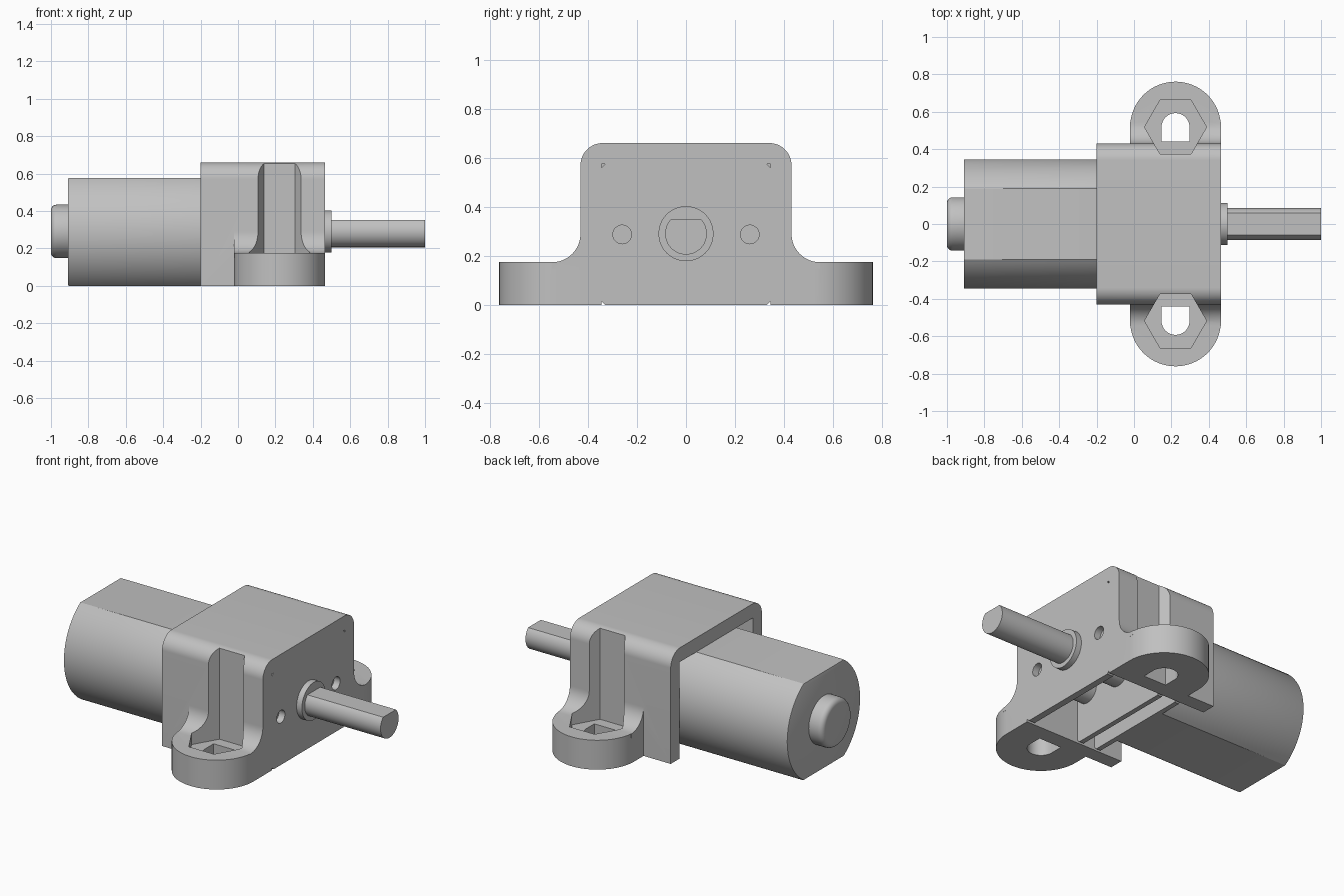
import bpy, bmesh
from math import cos, sin, radians, acos, degrees

if "Cube" in bpy.data.objects:
    bpy.data.objects.remove(bpy.data.objects["Cube"])

grey = bpy.data.materials.new("plain_grey")
grey.use_nodes = True
GREY = (0.53, 0.53, 0.53, 1)
grey.diffuse_color = GREY
grey.node_tree.nodes["Principled BSDF"].inputs["Base Color"].default_value = GREY

AXIS_Z = 0.288      # height of motor and shaft centre line
FRONT = 0.465       # front plane of the gearbox
BACK = -0.2         # rear plane of the housing


def arc(u, v, r, a0, a1, n=16):
    angles = [radians(a0 + (a1 - a0) * i / n) for i in range(n + 1)]
    return [(u + r * cos(a), v + r * sin(a)) for a in angles]


def circle(u, v, r, n=48):
    return arc(u, v, r, 0, 360 * (n - 1) / n, n - 1)


def prism(name, points, lo, hi, axis="x"):
    """Extrude an outline: (y, z) points along x, or (x, y) points along z."""
    bm = bmesh.new()
    rings = []
    for d in (lo, hi):
        rings.append([bm.verts.new((d, u, v) if axis == "x" else (u, v, d))
                      for u, v in points])
    bm.faces.new(rings[0])
    bm.faces.new(rings[1])
    for i in range(len(points)):
        j = (i + 1) % len(points)
        bm.faces.new((rings[0][i], rings[0][j], rings[1][j], rings[1][i]))
    bmesh.ops.recalc_face_normals(bm, faces=bm.faces)
    mesh = bpy.data.meshes.new(name)
    bm.to_mesh(mesh)
    bm.free()
    obj = bpy.data.objects.new(name, mesh)
    bpy.context.collection.objects.link(obj)
    mesh.materials.append(grey)
    return obj


def activate(obj):
    bpy.ops.object.select_all(action="DESELECT")
    obj.select_set(True)
    bpy.context.view_layer.objects.active = obj


def boolean(target, tool, operation):
    mod = target.modifiers.new("bool", "BOOLEAN")
    mod.operation = operation
    mod.solver = "EXACT"
    mod.object = tool
    activate(target)
    bpy.ops.object.modifier_apply(modifier=mod.name)
    bpy.data.objects.remove(tool)


def bevel_end(obj, x, width, segments):
    """Round the rim of the end face lying at x."""
    bm = bmesh.new()
    bm.from_mesh(obj.data)
    rim = [e for e in bm.edges if all(abs(v.co.x - x) < 1e-4 for v in e.verts)]
    bmesh.ops.bevel(bm, geom=rim, offset=width, segments=segments,
                    profile=0.5, affect="EDGES")
    bm.to_mesh(obj.data)
    bm.free()


# Housing: an arched shell, open below and behind
W, H, R = 0.43, 0.66, 0.09
CW, CH = 0.345, 0.575
outline = [(W, 0)] + arc(W - R, H - R, R, 0, 90) + arc(R - W, H - R, R, 90, 180)
outline += [(-W, 0), (-CW, 0), (-CW, CH), (CW, CH), (CW, 0)]
housing = prism("housing", outline, BACK, FRONT)

# Mounting ears with blended roots, nut pockets and bolt slots
EAR_X, EAR_Y, EAR_R, EAR_H = 0.222, 0.518, 0.243, 0.175
ROOT = 0.115
for s in (1, -1):
    plan = [(EAR_X + EAR_R, 0.4)] + arc(EAR_X, EAR_Y, EAR_R, 0, 180, 32) + [(EAR_X - EAR_R, 0.4)]
    ear = prism("ear", [(x, s * y) for x, y in plan], 0, EAR_H, "z")
    boolean(housing, ear, "UNION")
    blend = [(0.4, 0.15), (0.4, EAR_H + ROOT)]
    blend += arc(W + ROOT, EAR_H + ROOT, ROOT, 180, 270, 12) + [(W + ROOT, 0.15)]
    root = prism("ear_root", [(s * y, z) for y, z in blend], EAR_X - EAR_R, FRONT)
    boolean(housing, root, "UNION")
for s in (1, -1):
    pocket = prism("nut_pocket", circle(EAR_X, s * EAR_Y, 0.166, 6), 0.11, 0.8, "z")
    boolean(housing, pocket, "DIFFERENCE")
    slot = [(EAR_X + 0.075, 0.44)] + arc(EAR_X, EAR_Y, 0.075, 0, 180) + [(EAR_X - 0.075, 0.44)]
    hole = prism("bolt_slot", [(x, s * y) for x, y in slot], -0.1, 0.3, "z")
    boolean(housing, hole, "DIFFERENCE")


# Gearbox plates inside the shell, with clipped corners
def plate(name, lo, hi, top_clip):
    c, t = 0.016, top_clip
    half = [(CW - c, 0), (CW, c), (CW, CH - t), (CW - t, CH)]
    if not t:
        half.pop()
    return prism(name, half + [(-y, z) for y, z in reversed(half)], lo, hi)


front_plate = plate("front_plate", FRONT - 0.04, FRONT, 0.016)
for s in (1, -1):
    boolean(front_plate, prism("screw_hole", circle(s * 0.26, AXIS_Z, 0.038, 32),
                               FRONT - 0.1, FRONT + 0.1), "DIFFERENCE")
parts = [housing, front_plate,
         plate("middle_plate", 0.08, 0.11, 0),
         plate("rear_plate", -0.04, -0.01, 0)]

# Spacers and gear axle between the plates
for side, s in (("left", 1), ("right", -1)):
    parts.append(prism(side + "_spacer", circle(s * 0.26, AXIS_Z, 0.075), 0.11, FRONT - 0.04))
    parts.append(prism(side + "_rear_spacer", circle(s * 0.26, AXIS_Z, 0.05), -0.01, 0.08))
parts.append(prism("gear_axle", circle(0, AXIS_Z, 0.084), -0.01, FRONT - 0.04))

# Motor can: a round body with flat top and bottom
MR = 0.345
a = 90 - degrees(acos(AXIS_Z / MR))
can = arc(0, AXIS_Z, MR, -a, a, 32) + arc(0, AXIS_Z, MR, 180 - a, 180 + a, 32)
motor = prism("motor_can", can, -0.91, -0.04)
bevel_end(motor, -0.91, 0.006, 2)
cap = prism("rear_bearing_cap", circle(0, AXIS_Z + 0.003, 0.143), -1.0, -0.9)
bevel_end(cap, -1.0, 0.03, 5)

# Output collar and shaft with a flat on top
collar = prism("shaft_collar", circle(0, AXIS_Z + 0.003, 0.112, 64), FRONT - 0.01, 0.5)
shaft = prism("output_shaft", arc(0, AXIS_Z + 0.003, 0.085, 135, 405, 40), 0.45, 1.0)
parts += [motor, cap, collar, shaft]

for obj in parts:
    activate(obj)
    bpy.ops.object.shade_smooth_by_angle(angle=radians(30))
